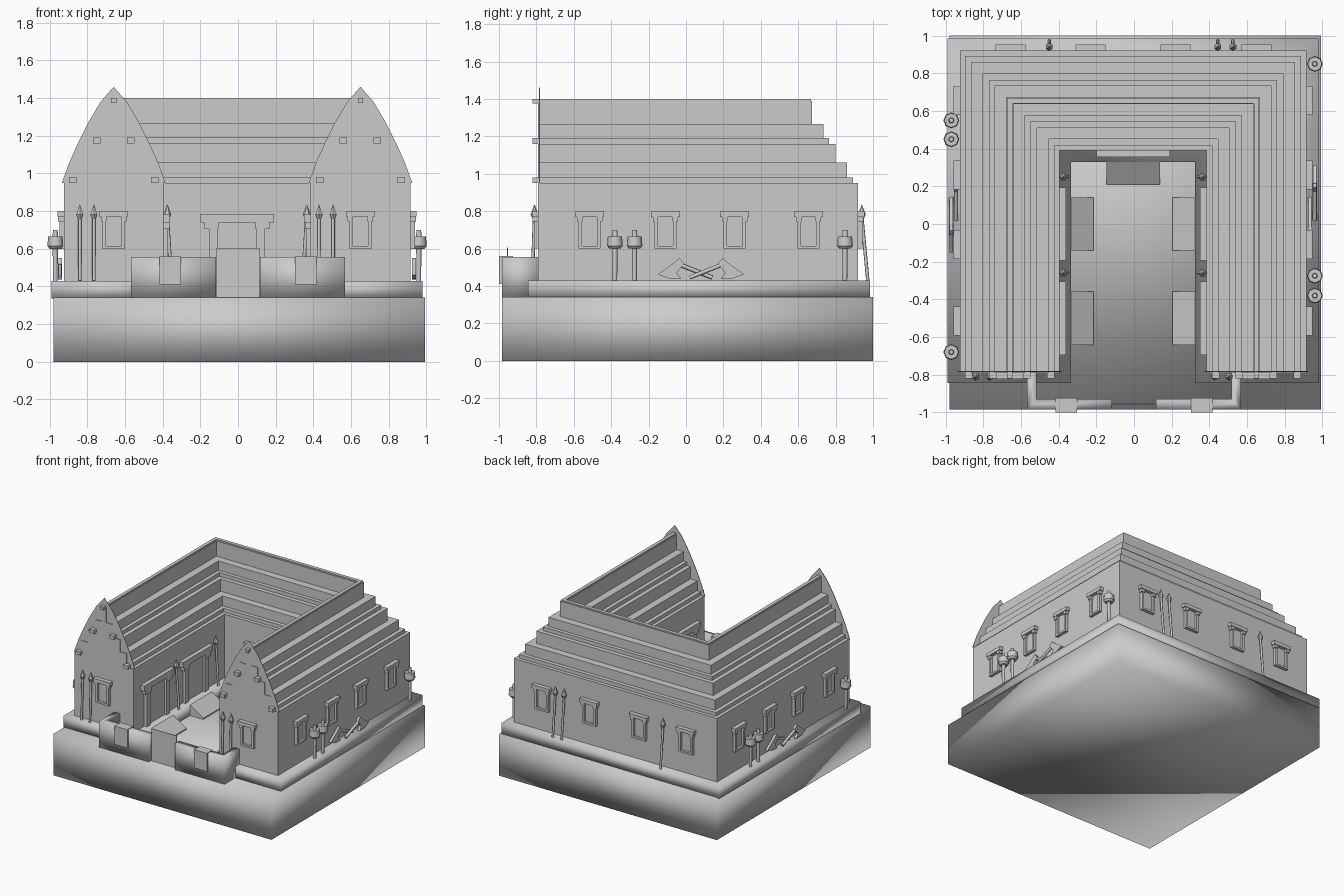
import bpy, bmesh, math
from mathutils import Matrix, Vector

cube = bpy.data.objects.get("Cube")
if cube:
    bpy.data.objects.remove(cube)

grey = bpy.data.materials.new("plain grey")
grey.use_nodes = True
grey.diffuse_color = (0.6, 0.6, 0.6, 1)
grey.node_tree.nodes["Principled BSDF"].inputs["Base Color"].default_value = (0.6, 0.6, 0.6, 1)

C = 0.655          # distance of the ridge line from the middle
SHIFT = -0.005     # the building sits slightly off the base
WALL = 0.265       # half thickness of each wing
FRONT = -0.79


def box(bm, x0, x1, y0, y1, z0, z1):
    m = Matrix.Translation(((x0 + x1) / 2, (y0 + y1) / 2, (z0 + z1) / 2))
    m = m @ Matrix.Diagonal((x1 - x0, y1 - y0, z1 - z0, 1))
    bmesh.ops.create_cube(bm, size=1, matrix=m)


def rod(bm, a, b, r1, r2, sides=8):
    a, b = Vector(a), Vector(b)
    d = b - a
    m = Matrix.Translation((a + b) / 2) @ d.to_track_quat('Z', 'Y').to_matrix().to_4x4()
    bmesh.ops.create_cone(bm, cap_ends=True, segments=sides, radius1=r1, radius2=r2,
                          depth=d.length, matrix=m)


def prism(bm, points, offset):
    face = bm.faces.new([bm.verts.new(p) for p in points])
    new = bmesh.ops.extrude_face_region(bm, geom=[face])["geom"]
    bmesh.ops.translate(bm, vec=offset, verts=[v for v in new if isinstance(v, bmesh.types.BMVert)])


def finish(name, bm, loc=(0, 0, 0), turn=0, soft=False):
    bmesh.ops.recalc_face_normals(bm, faces=bm.faces)
    mesh = bpy.data.meshes.new(name)
    bm.to_mesh(mesh)
    bm.free()
    ob = bpy.data.objects.new(name, mesh)
    ob.location = loc
    ob.rotation_euler.z = math.radians(turn)
    mesh.materials.append(grey)
    bpy.context.collection.objects.link(ob)
    bpy.ops.object.select_all(action='DESELECT')
    bpy.context.view_layer.objects.active = ob
    ob.select_set(True)
    if soft:
        bpy.ops.object.shade_smooth()
    else:
        bpy.ops.object.shade_smooth_by_angle(angle=math.radians(50))
    return ob


def u_ring(name, outer, inner, z0, z1, y, soft=False):
    """U shaped slab between two offsets from the ridge line."""
    o, i = C + outer, C + inner
    path = [(-o, y), (-o, o), (o, o), (o, y), (i, y), (i, i), (-i, i), (-i, y)]
    bm = bmesh.new()
    prism(bm, [(px, py, z0) for px, py in path], (0, 0, z1 - z0))
    finish(name, bm, (SHIFT, 0, 0), soft=soft)


# Base and raised plinth
bm = bmesh.new()
box(bm, -0.98, 0.993, -0.985, 1.0, 0, 0.34)
finish("base", bm, soft=True)
u_ring("plinth", 0.33, -0.325, 0.335, 0.43, -0.845, True)

# Walls and stepped roof tiers
u_ring("walls", WALL, -WALL, 0.43, 0.95, FRONT)
for k, (d, z0, z1) in enumerate([(0.205, 0.95, 1.06), (0.145, 1.06, 1.16),
                                 (0.08, 1.16, 1.265), (0.019, 1.265, 1.39)]):
    u_ring(f"roof_tier_{k + 1}", d, -d, z0, z1, FRONT)

# Long beams along the roof, poking out at the gables
for k, (d, z0) in enumerate([(0.237, 0.95), (0.11, 1.16)]):
    u_ring(f"outer_beam_{k + 1}", d, d - 0.04, z0, z0 + 0.03, -0.82)
    u_ring(f"inner_beam_{k + 1}", 0.04 - d, -d, z0, z0 + 0.03, -0.82)
u_ring("ridge_beam", 0.014, -0.014, 1.375, 1.4, -0.82)

# Thin curved gable boards behind the wing ends
half = [(0.275, 0.95), (0.235, 1.06), (0.19, 1.16), (0.135, 1.27), (0.07, 1.38)]
outline = half + [(0, 1.46)] + [(-x, z) for x, z in reversed(half)]
for side, label in ((-1, "right"), (1, "left")):
    bm = bmesh.new()
    prism(bm, [(x, 0, z) for x, z in outline], (0, 0.004, 0))
    finish(f"gable_board_{label}", bm, (side * C + SHIFT, -0.785, 0))

# Front fence with thick middle post, and the gate
for s, label in ((-1, "right"), (1, "left")):
    bm = bmesh.new()
    path = [(0.567, -0.79), (0.567, -0.985), (0.118, -0.985),
            (0.118, -0.93), (0.517, -0.93), (0.517, -0.79)]
    prism(bm, [(s * x, y, 0.34) for x, y in path], (0, 0, 0.215))
    finish(f"fence_{label}", bm, soft=True)
    bm = bmesh.new()
    box(bm, -0.058, 0.058, -1.0, -0.925, 0.41, 0.56)
    finish(f"fence_post_{label}", bm, (s * 0.36, 0, 0))
bm = bmesh.new()
box(bm, -0.115, 0.115, -0.957, -0.953, 0.34, 0.605)
finish("gate", bm)


# Fittings are built facing -y with the wall at y = 0
def opening(name, loc, turn, w, z0, z1, t):
    """Framed window or door: w half width of the lintel, t lintel height."""
    bm = bmesh.new()
    box(bm, -w, w, -0.034, 0.01, z1 - t, z1)
    box(bm, -0.55 * w, 0.55 * w, -0.006, 0.01, z0, z1 - t)
    for s in (-1, 1):
        a, b = sorted((s * 0.5 * w, s * 0.88 * w))
        box(bm, a, b, -0.03, 0.01, z1 - 1.8 * t, z1 - t)
        a, b = sorted((s * 0.53 * w, s * 0.76 * w))
        box(bm, a, b, -0.024, 0.01, z0, z1 - 1.8 * t)
    if z0 > 0.5:
        box(bm, -0.76 * w, 0.76 * w, -0.024, 0.01, z0, z0 + 0.015)
    finish(name, bm, loc, turn)


def spear(name, loc, turn, lean=0.02, high=0.83):
    bm = bmesh.new()
    foot, neck = Vector((0, -0.022 - lean, 0.43)), Vector((0, -0.02, high - 0.06))
    rod(bm, foot, neck, 0.009, 0.009)
    rod(bm, neck - Vector((0, 0, 0.012)), neck + Vector((0, 0, 0.012)), 0.01, 0.021, 6)
    rod(bm, neck + Vector((0, 0, 0.012)), neck + Vector((0, 0, 0.065)), 0.021, 0.001, 6)
    finish(name, bm, loc, turn)


def torch(name, loc, turn):
    bm = bmesh.new()
    y = -0.045
    rod(bm, (0, y, 0.43), (0, y, 0.605), 0.012, 0.014)
    rod(bm, (0, y, 0.6), (0, y, 0.615), 0.03, 0.042)
    rod(bm, (0, y, 0.615), (0, y, 0.665), 0.042, 0.038)
    rod(bm, (0, y, 0.665), (0, y, 0.7), 0.015, 0.012)
    finish(name, bm, loc, turn)


def crossed_axes(name, loc, turn):
    bm = bmesh.new()
    for s, y in ((-1, -0.02), (1, -0.045)):
        rod(bm, (s * 0.14, y, 0.525), (s * -0.06, y, 0.445), 0.011, 0.011)
        blade = [(0.09, 0.52), (0.115, 0.55), (0.15, 0.52), (0.23, 0.462), (0.17, 0.44),
                 (0.105, 0.437), (0.13, 0.47)]
        prism(bm, [(s * x, y - 0.01, z) for x, z in blade], (0, 0.02, 0))
    finish(name, bm, loc, turn)


OUT, IN = C + WALL, C - WALL

# Windows on all outer walls
for k, x in enumerate((-C, C)):
    opening(f"front_window_{k + 1}", (x + SHIFT, FRONT, 0), 0, 0.077, 0.6, 0.8, 0.03)
for k, x in enumerate((-0.655, -0.23, 0.22, 0.65)):
    opening(f"back_window_{k + 1}", (x, OUT, 0), 180, 0.08, 0.6, 0.8, 0.03)
for s, label in ((-1, "right"), (1, "left")):
    for k, y in enumerate((-0.515, -0.11, 0.26, 0.655)):
        opening(f"{label}_window_{k + 1}", (s * OUT + SHIFT, y, 0), s * 90,
                0.077, 0.6, 0.8, 0.03)


# Courtyard doors, each with a ramp
def door(name, loc, turn):
    opening(name + "_door", loc, turn, 0.195, 0.43, 0.785, 0.045)
    bm = bmesh.new()
    profile = [(-0.055, 0.335), (-0.18, 0.335), (-0.18, 0.35), (-0.055, 0.43)]
    prism(bm, [(-0.142, y, z) for y, z in profile], (0.284, 0, 0))
    finish(name + "_ramp", bm, loc, turn)


door("back", (SHIFT, IN, 0), 0)
for s, label in ((-1, "right"), (1, "left")):
    for k, y in enumerate((-0.5, 0.0)):
        door(f"{label}_{k + 1}", (s * IN + SHIFT, y, 0), -s * 90)
    for k, y in enumerate((-0.26, 0.25)):
        spear(f"{label}_court_spear_{k + 1}", (s * IN + SHIFT, y, 0), -s * 90)

# Weapons and torches leaning on the outer walls
for k, x in enumerate((-0.84, -0.765, 0.43, 0.505)):
    spear(f"front_spear_{k + 1}", (x, FRONT, 0), 0, 0.01)
for k, x in enumerate((-0.45, 0.445, 0.525)):
    spear(f"back_spear_{k + 1}", (x, OUT, 0), 180, 0.03)
for s, label, spots in ((1, "left", (-0.38, -0.275, 0.85)), (-1, "right", (-0.68, 0.45, 0.55))):
    for k, y in enumerate(spots):
        torch(f"{label}_torch_{k + 1}", (s * OUT + SHIFT, y, 0), s * 90)
    crossed_axes(f"{label}_axes", (s * OUT + SHIFT, 0.08, 0), s * 90)
